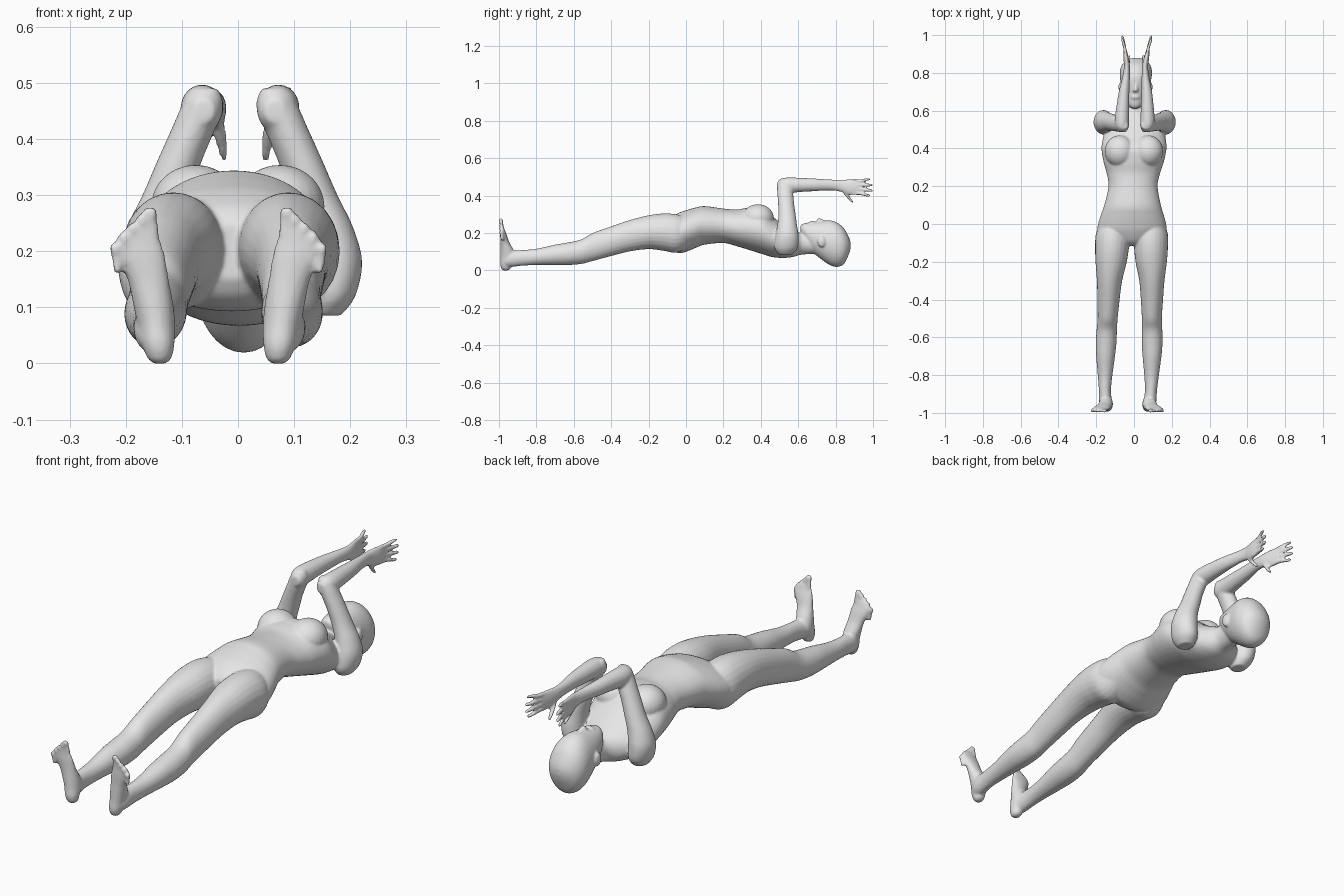
import bpy, bmesh, math
from mathutils import Vector, Matrix

X, Y, Z = Vector((1, 0, 0)), Vector((0, 1, 0)), Vector((0, 0, 1))
bm = bmesh.new()


def mid(y):
    """The spine line leans slightly sideways along the body."""
    return -0.01 + 0.025 * y


def spline(rows, steps):
    """Catmull-Rom interpolation of section rows."""
    out = []
    for i in range(len(rows) - 1):
        a, b, c, d = (rows[max(0, min(len(rows) - 1, i + k))] for k in (-1, 0, 1, 2))
        for s in range(steps):
            t = s / steps
            out.append([0.5 * (2 * q + (r - p) * t + (2 * p - 5 * q + 4 * r - w) * t * t
                               + (3 * q - p - 3 * r + w) * t ** 3)
                        for p, q, r, w in zip(a, b, c, d)])
    return out + [list(rows[-1])]


def loft(rows, v_axis, side=1, sides=24, steps=4):
    """Closed skin over elliptical sections (x, y, z, radius in x, radius in v_axis)."""
    rings = []
    for x, y, z, ru, rv in spline(rows, steps):
        c = Vector((mid(y) + side * x, y, z))
        rings.append([bm.verts.new(c + X * (max(ru, .002) * math.cos(a)) + v_axis * (max(rv, .002) * math.sin(a)))
                      for a in (2 * math.pi * k / sides for k in range(sides))])
    for r0, r1 in zip(rings, rings[1:]):
        for k in range(sides):
            n = (k + 1) % sides
            bm.faces.new((r0[k], r0[n], r1[n], r1[k]))
    bm.faces.new(rings[0][::-1])
    bm.faces.new(rings[-1])


def along_y(rows, side=1, **kw):
    """Rows (y, top, bottom, x, half width)."""
    loft([(x, y, (t + b) / 2, w, (t - b) / 2) for y, t, b, x, w in rows], Z, side, **kw)


def along_z(rows, side=1, **kw):
    """Rows (z, x, half width, y, half depth)."""
    loft([(x, y, z, w, d) for z, x, w, y, d in rows], Y, side, **kw)


def ball(x, y, z, rx, ry, rz, side=1):
    m = Matrix.Translation((mid(y) + side * x, y, z)) @ Matrix.Diagonal((rx, ry, rz, 1))
    bmesh.ops.create_uvsphere(bm, u_segments=24, v_segments=14, radius=1, matrix=m)


# Torso and neck
along_y([(-.115, .25, .15, 0, .07), (-.09, .28, .115, 0, .13), (-.04, .308, .093, 0, .18),
         (0, .322, .10, 0, .18), (.05, .336, .12, 0, .166), (.1, .344, .138, 0, .15),
         (.2, .331, .147, 0, .13), (.27, .326, .13, 0, .142), (.33, .335, .112, 0, .16),
         (.4, .335, .09, 0, .172), (.46, .29, .072, 0, .165), (.52, .245, .067, 0, .15),
         (.57, .215, .072, 0, .11), (.61, .2, .083, 0, .062), (.65, .2, .087, 0, .05),
         (.71, .2, .09, 0, .05)], sides=40)

# Head
along_y([(.612, .24, .215, 0, .016), (.63, .252, .165, 0, .04), (.67, .258, .105, 0, .06),
         (.72, .264, .062, 0, .074), (.77, .268, .028, 0, .083), (.81, .255, .019, 0, .085),
         (.845, .225, .035, 0, .073), (.87, .18, .085, 0, .045), (.88, .15, .12, 0, .015)], sides=32)
# Nose and lips
along_y([(.695, .262, .24, 0, .014), (.708, .281, .24, 0, .016), (.73, .274, .24, 0, .011),
         (.765, .262, .24, 0, .008)], sides=12)
ball(0, .672, .255, .022, .012, .010)

for s in (-1, 1):
    # Ear and breast
    ball(.08, .725, .155, .011, .022, .03, s)
    ball(.075, .385, .28, .08, .085, .074, s)

    # Leg
    along_y([(.02, .28, .13, .09, .07), (-.05, .30, .095, .1, .09), (-.12, .305, .105, .103, .09),
             (-.2, .295, .114, .106, .083), (-.3, .27, .102, .112, .067), (-.4, .236, .077, .115, .059),
             (-.5, .2, .05, .117, .053), (-.56, .166, .035, .12, .054), (-.63, .15, .029, .122, .055),
             (-.7, .138, .029, .123, .05), (-.8, .116, .029, .123, .039), (-.88, .109, .025, .122, .032),
             (-.94, .105, .018, .118, .034), (-.97, .085, .02, .115, .026)], s)

    # Foot
    along_z([(.0, .105, .012, -.965, .012), (.01, .106, .022, -.963, .024),
             (.035, .108, .029, -.962, .032), (.07, .112, .034, -.95, .042),
             (.11, .118, .036, -.957, .035), (.15, .126, .037, -.968, .024),
             (.19, .138, .043, -.976, .018), (.215, .144, .042, -.981, .013),
             (.238, .14, .031, -.985, .009)], s)
    # Toes, big to small
    for i in range(5):
        f = i / 4
        x, top = .122 + .063 * f, .279 - .05 * f - .014 * f * f
        r = .0135 if i == 0 else .0095
        along_z([(top - .055, x - .006, r * .8, -.982, .009), (top - .025, x - .002, r * .85, -.986, .009),
                 (top - .008, x, r, -.989, .010), (top, x, r * .5, -.989, .005)], s, sides=12)

    # Shoulder and upper arm
    along_z([(.085, .15, .03, .53, .035), (.12, .158, .048, .535, .062), (.18, .165, .053, .54, .063),
             (.24, .154, .049, .541, .053), (.3, .131, .043, .54, .046), (.36, .108, .04, .535, .043),
             (.42, .082, .039, .53, .042), (.46, .066, .037, .525, .037), (.49, .06, .022, .52, .018)], s)

    # Forearm and palm
    along_y([(.487, .47, .43, .063, .018), (.51, .492, .412, .066, .034), (.55, .497, .414, .068, .038),
             (.62, .495, .42, .065, .034), (.7, .491, .425, .06, .028), (.78, .486, .428, .051, .02),
             (.83, .485, .42, .048, .016), (.86, .487, .407, .051, .015), (.89, .488, .403, .056, .013),
             (.92, .48, .41, .06, .009)], s)
    # Fingers
    for i, (tip, z0, z1) in enumerate([(.985, .412, .402), (1.0, .435, .428), (1.0, .457, .457), (.985, .478, .487)]):
        along_y([(.885, z0 + .009, z0 - .009, .056, .008), (.93, z0 + .010, z0 - .010, .062, .009),
                 (tip - .015, z1 + .008, z1 - .008, .074, .008), (tip, z1 + .005, z1 - .005, .078, .005)],
                s, sides=12)
    # Thumb
    along_y([(.835, .447, .42, .047, .011), (.86, .415, .389, .042, .011),
             (.882, .386, .366, .038, .009), (.894, .371, .358, .037, .006)], s, sides=12)

bmesh.ops.recalc_face_normals(bm, faces=bm.faces)
mesh = bpy.data.meshes.new("figure_body")
bm.to_mesh(mesh)
bm.free()
body = bpy.data.objects.new("figure_body", mesh)
bpy.context.collection.objects.link(body)

# Plain grey skin
grey = bpy.data.materials.new("plain_grey")
grey.diffuse_color = (.8, .8, .8, 1)
mesh.materials.append(grey)

# Fuse the parts into one smooth skin
fuse = body.modifiers.new("fuse", 'REMESH')
fuse.mode = 'VOXEL'
fuse.voxel_size = .0055
fuse.use_smooth_shade = True
soften = body.modifiers.new("soften", 'SMOOTH')
soften.factor = .5
soften.iterations = 5
